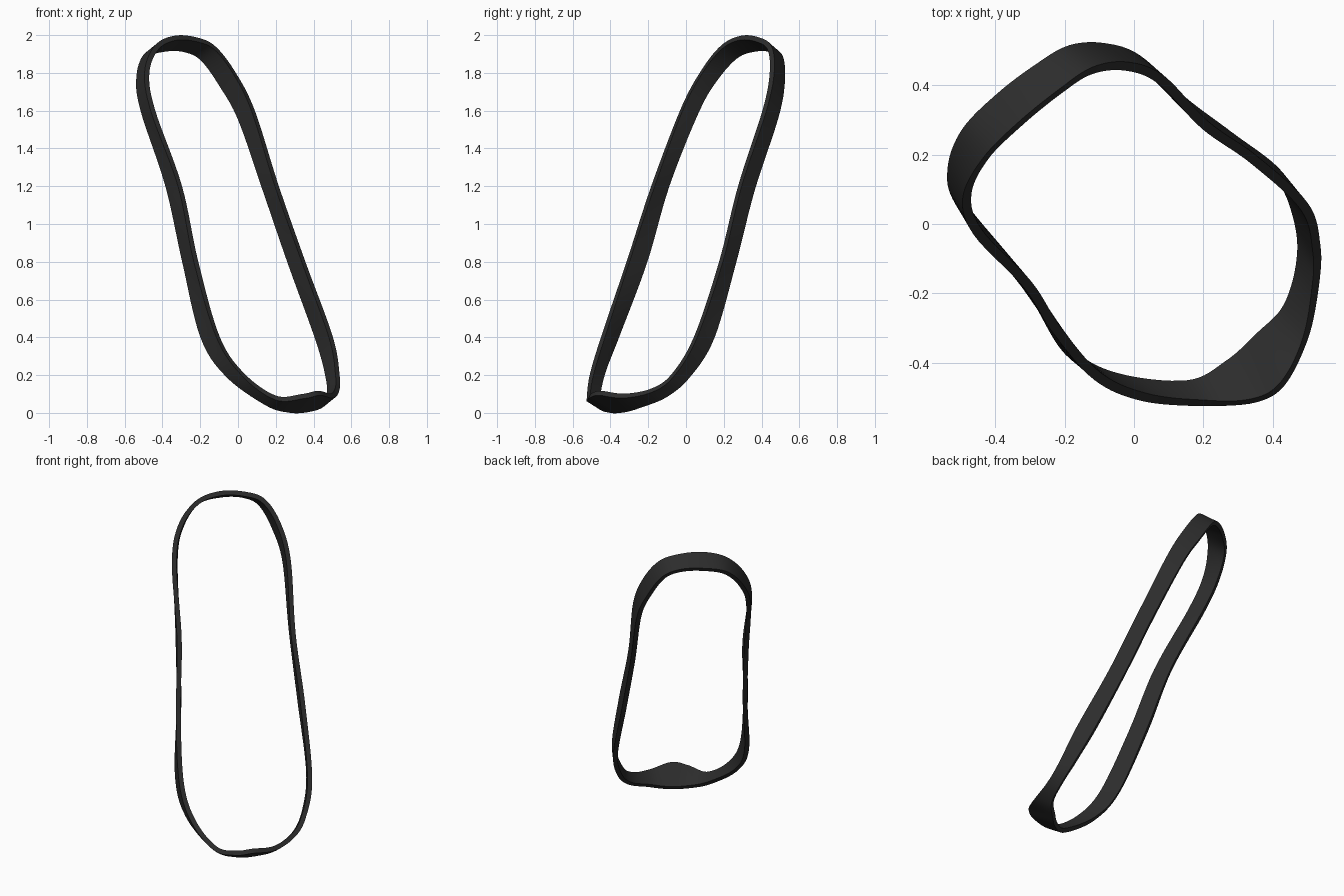
import bpy, bmesh
from mathutils import Vector

if "Cube" in bpy.data.objects:
    bpy.data.objects.remove(bpy.data.objects["Cube"])

# Stations round the loop: front edge x, y, z then back edge x, y, z
STATIONS = [
    # left limb, going up
    (.03, -.50, .20, -.06, -.44, .20),
    (-.105, -.44, .40, -.19, -.365, .40),
    (-.222, -.307, .80, -.284, -.212, .80),
    (-.307, -.175, 1.20, -.374, -.097, 1.20),
    (-.450, -.025, 1.60, -.504, .065, 1.60),
    (-.482, .08, 1.80, -.526, .165, 1.77),
    # upper end
    (-.43, .187, 1.935, -.487, .274, 1.89),
    (-.33, .288, 1.985, -.386, .375, 1.925),
    (-.213, .383, 1.975, -.28, .455, 1.92),
    (-.12, .443, 1.93, -.19, .505, 1.87),
    # right limb, going down
    (-.02, .455, 1.80, -.09, .510, 1.73),
    (.08, .415, 1.60, .01, .475, 1.55),
    (.206, .285, 1.20, .14, .355, 1.18),
    (.347, .185, .80, .27, .257, .80),
    (.492, .05, .40, .416, .143, .40),
    (.527, -.07, .20, .472, .02, .20),
    # lower end with the widened tab
    (.524, -.18, .12, .48, -.10, .095),
    (.495, -.33, .09, .44, -.235, .04),
    (.43, -.46, .105, .36, -.32, .015),
    (.345, -.51, .088, .27, -.40, .013),
    (.20, -.517, .08, .15, -.46, .05),
]
STEPS = 8
THICK = .028


def smooth_loop(points):
    """Closed Catmull-Rom curve through the points."""
    out, n = [], len(points)
    for i in range(n):
        a, b, c, d = (points[(i + k) % n] for k in (-1, 0, 1, 2))
        for s in range(STEPS):
            t = s / STEPS
            out.append(.5 * (2 * b + (c - a) * t + (2 * a - 5 * b + 4 * c - d) * t * t
                             + (3 * b - a - 3 * c + d) * t ** 3))
    return out


front = smooth_loop([Vector(s[:3]) for s in STATIONS])
back = smooth_loop([Vector(s[3:]) for s in STATIONS])

# Band wall between the two edges
bm = bmesh.new()
ROWS = 4
rings = [[bm.verts.new(f.lerp(b, r / ROWS)) for f, b in zip(front, back)]
         for r in range(ROWS + 1)]
n = len(front)
for lo, hi in zip(rings, rings[1:]):
    for i in range(n):
        j = (i + 1) % n
        bm.faces.new((lo[i], lo[j], hi[j], hi[i]))
bmesh.ops.recalc_face_normals(bm, faces=bm.faces)
mesh = bpy.data.meshes.new("edge_band")
bm.to_mesh(mesh)
bm.free()
band = bpy.data.objects.new("edge_band", mesh)
bpy.context.collection.objects.link(band)

# Wall thickness
solid = band.modifiers.new("thickness", 'SOLIDIFY')
solid.thickness = THICK
solid.offset = 0

# Dark rubber colour
mat = bpy.data.materials.new("dark_rubber")
mat.diffuse_color = (.025, .025, .025, 1)
mat.use_nodes = True
mat.node_tree.nodes["Principled BSDF"].inputs["Base Color"].default_value = mat.diffuse_color
mesh.materials.append(mat)

bpy.context.view_layer.objects.active = band
band.select_set(True)
bpy.ops.object.modifier_apply(modifier="thickness")
bpy.ops.object.shade_smooth_by_angle()
